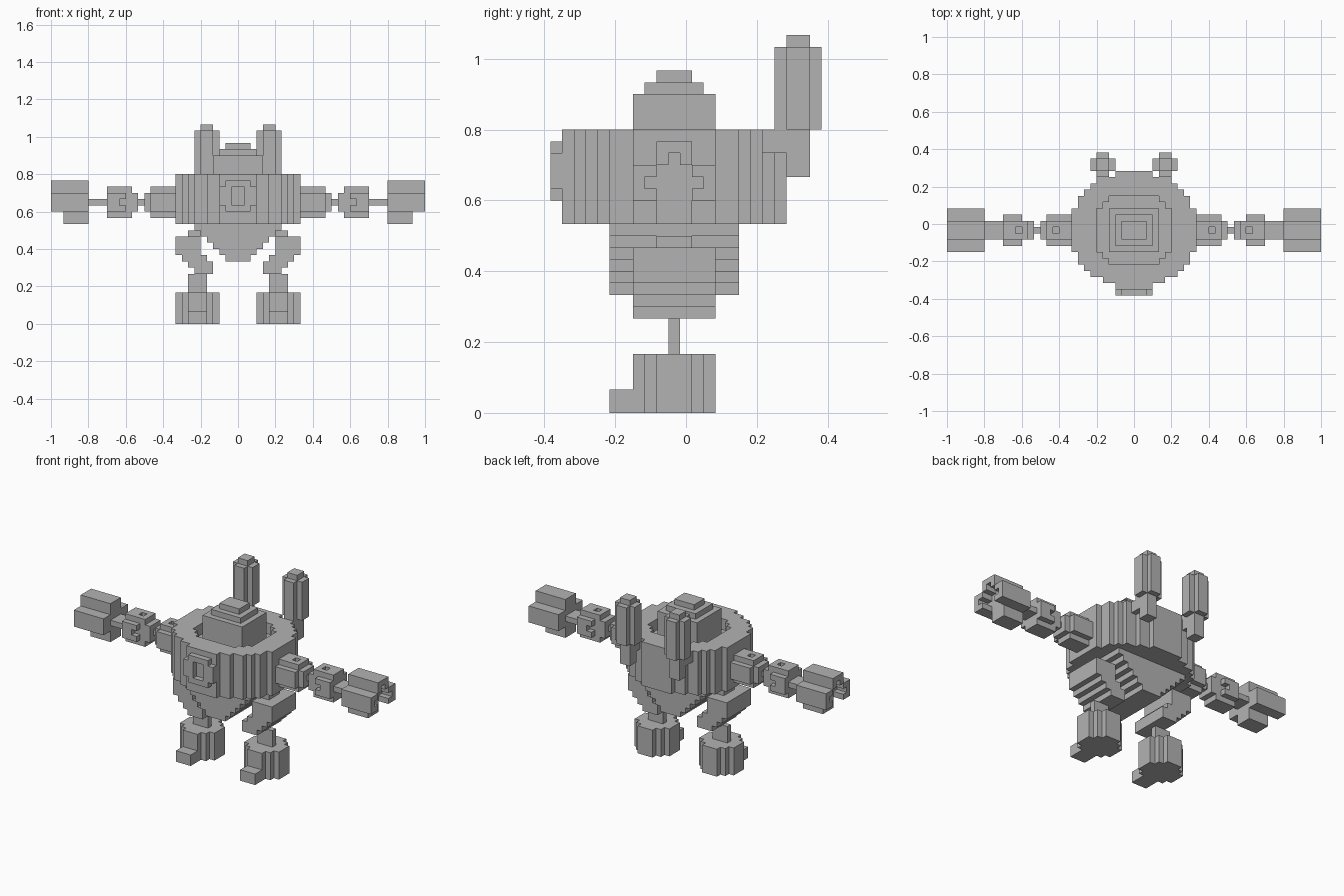
import bpy, bmesh, math
from mathutils import Vector

if "Cube" in bpy.data.objects:
    bpy.data.objects.remove(bpy.data.objects["Cube"])

U = 1 / 30          # size of one cube
MID = 10            # row index of the body's centre line in depth

grey = bpy.data.materials.new("plain grey")
grey.diffuse_color = (0.45, 0.45, 0.45, 1)
grey.use_nodes = True
grey.node_tree.nodes["Principled BSDF"].inputs["Base Color"].default_value = grey.diffuse_color


def box(x0, x1, y0, y1, z0, z1):
    """Cells of a block; y is counted from the centre row."""
    return {(x, y + MID, z) for x in range(x0, x1)
            for y in range(y0, y1 + 1) for z in range(z0, z1)}


def disc(cx2, widths, z0, z1):
    """Stepped round block: widths[d] is the doubled half-width at d rows from the centre."""
    cells = set()
    for d, w in enumerate(widths):
        for y in {d, -d}:
            cells |= box((cx2 - w) // 2, (cx2 + w) // 2, y, y, z0, z1)
    return cells


def mirror(cells):
    return {(-x - 1, y, z) for x, y, z in cells}


def build(name, cells):
    """Skin the cells with their exposed faces and merge flat areas."""
    bm = bmesh.new()
    verts = {}

    def vert(p):
        if p not in verts:
            verts[p] = bm.verts.new((p[0] * U, (p[1] - 11.5) * U, p[2] * U))
        return verts[p]

    for c in cells:
        for a in range(3):
            b, e = (a + 1) % 3, (a + 2) % 3
            for s in (0, 1):
                n = list(c)
                n[a] += 1 if s else -1
                if tuple(n) in cells:
                    continue
                ring = []
                for db, de in ((0, 0), (1, 0), (1, 1), (0, 1)):
                    p = list(c)
                    p[a] += s
                    p[b] += db
                    p[e] += de
                    ring.append(vert(tuple(p)))
                bm.faces.new(ring if s else ring[::-1])
    bmesh.ops.dissolve_limit(bm, angle_limit=math.radians(1),
                             verts=bm.verts[:], edges=bm.edges[:])
    bmesh.ops.triangulate(bm, faces=[f for f in bm.faces if len(f.verts) > 4])
    me = bpy.data.meshes.new(name)
    bm.to_mesh(me)
    bm.free()
    me.materials.append(grey)
    ob = bpy.data.objects.new(name, me)
    bpy.context.collection.objects.link(ob)


def pair(name, cells):
    build("right_" + name, cells)
    build("left_" + name, mirror(cells))


# round body with a sunken collar around the head
body = disc(0, [20, 20, 20, 20, 18, 18, 16, 14, 10, 6], 16, 24)
body -= disc(0, [12, 12, 12, 12, 10, 8], 22, 24)
build("body", body)

# stepped head
build("head", box(-4, 4, -3, 3, 22, 27) | box(-3, 3, -2, 2, 27, 28)
      | box(-2, 2, -1, 1, 28, 29))

# chest ring
build("chest_ring", (box(-2, 2, -10, -10, 18, 23) | box(-3, 3, -10, -10, 19, 22))
      - box(-1, 1, -10, -10, 19, 22))

# wedge-shaped pelvis, narrowing downward
pelvis = set()
for z in range(10, 16):
    pelvis |= box(8 - z, z - 8, -5, 5, z, z + 1)
build("pelvis", pelvis)

# upright back tubes on brackets
pair("back_tube", box(4, 6, 9, 12, 24, 31) | box(3, 7, 10, 11, 24, 31)
     | box(4, 6, 10, 11, 31, 32))
pair("tube_bracket", box(4, 6, 10, 11, 20, 24) | box(4, 6, 8, 9, 22, 24))


def sleeve(x0, x1):
    """Plus-shaped arm segment."""
    return box(x0, x1, -2, 2, 18, 21) | box(x0, x1, -1, 1, 17, 22)


# upper arm with a small socket on top
pair("upper_arm", (sleeve(10, 14) | box(14, 15, -1, 1, 18, 21))
     - box(12, 13, 0, 0, 21, 22))
pair("arm_pin", box(15, 16, 0, 0, 19, 20))

# elbow with notched sides
elbow = sleeve(17, 21) | box(16, 17, -1, 1, 18, 21)
elbow -= box(18, 19, 0, 0, 21, 22)
for y in (-2, 2):
    elbow -= box(17, 18, y, y, 18, 21) | box(18, 19, y, y, 19, 20)
pair("elbow", elbow)
pair("forearm", box(21, 24, -1, 1, 19, 20))

# hand block with an open grip at the end
hand = (box(24, 30, -3, 3, 18, 21) | box(24, 30, -1, 1, 21, 23)
        | box(24, 28, -1, 1, 16, 18))
hand -= (box(28, 30, -1, 1, 18, 21) | box(28, 30, -2, 2, 19, 20)
         | box(28, 30, 0, 0, 21, 22))
pair("hand", hand)

# hip joint and slanted thigh
pair("hip", box(6, 8, -1, 1, 14, 15))
thigh = set()
for z, (inner, outer) in zip(range(8, 14), ((4, 7), (4, 8), (5, 9), (6, 10), (6, 10), (6, 10))):
    thigh |= box(inner, outer, -3, 3, z, z + 1)
pair("thigh", thigh)

# thin shin, round foot and toe
pair("shin", box(5, 8, 0, 0, 5, 8))
pair("foot", disc(13, [7, 7, 5, 3], 0, 5) | box(5, 8, -5, -3, 0, 2))
